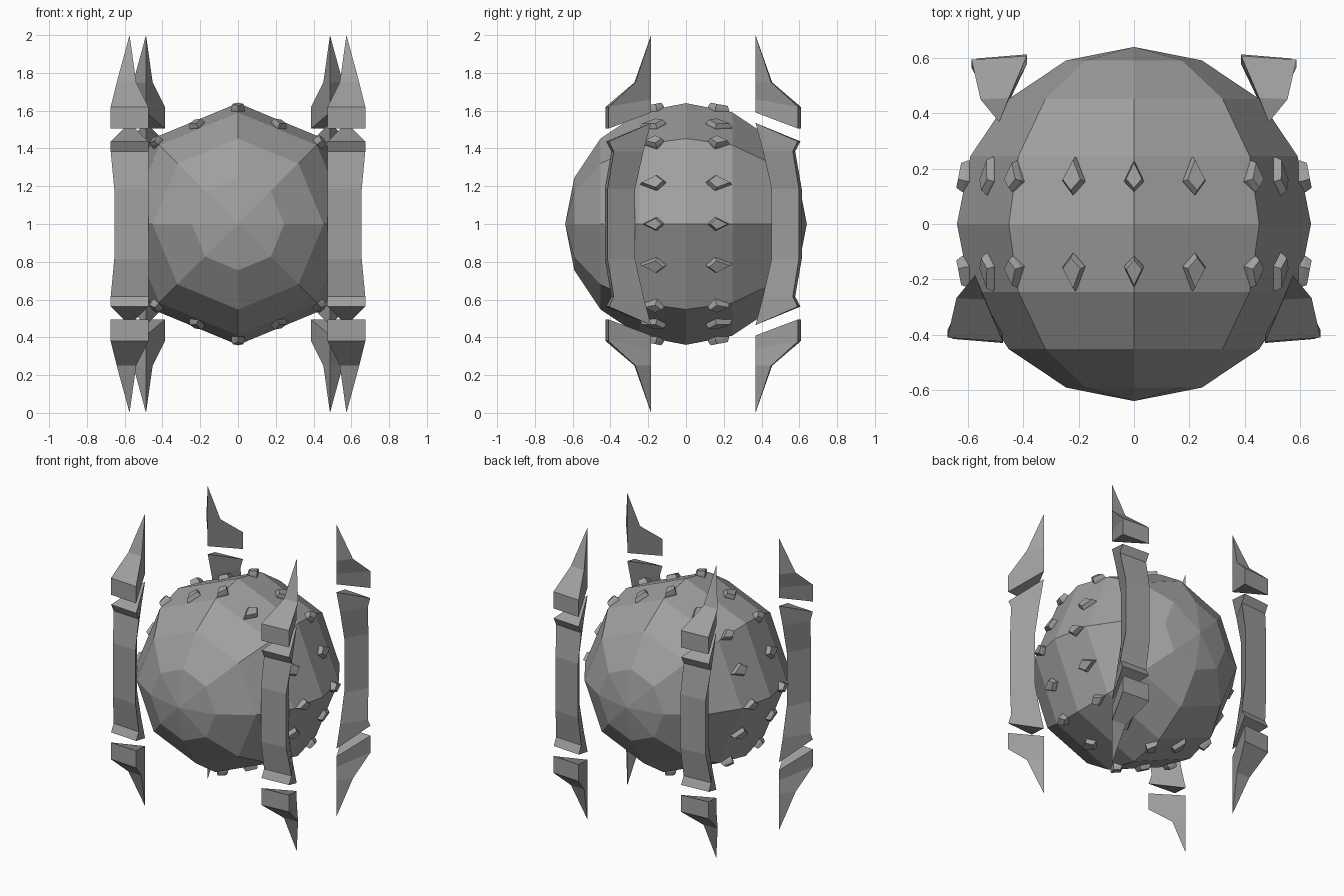
import bpy, bmesh, math
from mathutils import Matrix, Vector

if "Cube" in bpy.data.objects:
    bpy.data.objects.remove(bpy.data.objects["Cube"])

grey = bpy.data.materials.new("mid_grey")
grey.use_nodes = True
colour = (0.35, 0.35, 0.35, 1)
grey.diffuse_color = colour
grey.node_tree.nodes["Principled BSDF"].inputs["Base Color"].default_value = colour

RADIUS = 0.64
CENTRE = Vector((0, 0, 1))


def finish(bm, name):
    """Clean the mesh and turn it into a flat shaded object."""
    bmesh.ops.remove_doubles(bm, verts=bm.verts, dist=0.0005)
    bmesh.ops.recalc_face_normals(bm, faces=bm.faces)
    mesh = bpy.data.meshes.new(name)
    bm.to_mesh(mesh)
    bm.free()
    mesh.materials.append(grey)
    obj = bpy.data.objects.new(name, mesh)
    bpy.context.scene.collection.objects.link(obj)
    return obj


def loft(bm, rings):
    """Skin a stack of equal-sized rings and cap both ends."""
    loops = [[bm.verts.new(p) for p in ring] for ring in rings]
    for low, high in zip(loops, loops[1:]):
        n = len(low)
        for i in range(n):
            j = (i + 1) % n
            bm.faces.new((low[i], low[j], high[j], high[i]))
    bm.faces.new(loops[0])
    bm.faces.new(loops[-1])


# Faceted core with its poles facing front and back
bm = bmesh.new()
bmesh.ops.create_uvsphere(
    bm, u_segments=8, v_segments=8, radius=RADIUS,
    matrix=Matrix.Translation(CENTRE) @ Matrix.Rotation(math.pi / 2, 4, 'X'))
finish(bm, "core")


# Kite-shaped studs in two rings around the core
def add_stud(bm, angle, side):
    on_ridge = round(angle / (math.pi / 8)) % 2 == 0
    size = 0.82 if on_ridge else 1.0
    reach = 0.605 * (1 if on_ridge else math.cos(math.pi / 8))
    place = (Matrix.Translation(CENTRE) @ Matrix.Rotation(angle, 4, 'Y')
             @ Matrix.Translation((0, side * 0.165, reach))
             @ Matrix.Rotation(-side * math.radians(11), 4, 'X'))
    kite = ((0, 0.078), (0.043, -0.012), (0, -0.062), (-0.043, -0.012))
    rings = []
    for height, scale in ((-0.02, 1), (0.008, 1), (0.03, 0.8)):
        rings.append([place @ Vector((x * size * scale, side * y * size * scale, height))
                      for x, y in kite])
    loft(bm, rings)


for side, name in ((-1, "front_studs"), (1, "rear_studs")):
    bm = bmesh.new()
    for k in range(16):
        add_stud(bm, k * math.pi / 8, side)
    finish(bm, name)

# Triangular sections: inner height, inner depth, outer height, outer depth, outer x, inner x
HORN = [(0.59, 0, 0.505, 0.24, 0.1, -0.1),
        (0.66, 0, 0.62, 0.24, 0.1, -0.1),
        (0.75, 0, 0.75, 0.088, 0.068, -0.035),
        (1.0, 0, 1.0, 0, 0, 0)]
HALF_BAR = [(0.535, 0, 0.437, 0.238, 0.1, -0.1),
            (0.385, 0.04, 0.385, 0.21, 0.1, -0.1),
            (0.185, 0.085, 0.185, 0.245, 0.081, -0.1)]
BAR = HALF_BAR + [(-a, b, -c, d, e, f) for a, b, c, d, e, f in reversed(HALF_BAR)]


def add_spike_part(name, levels, origin, sx, sy, sz=1):
    bm = bmesh.new()
    rings = []
    for zi, di, zo, do, xa, xb in levels:
        section = ((0, di, zi), (xa, do * 0.94, zo), (xb, do, zo))
        rings.append([(sx * (origin[0] + x), sy * (origin[1] + d), 1 + sz * z)
                      for x, d, z in section])
    loft(bm, rings)
    finish(bm, name)


# Four floating pillars, each a waisted bar with a horn above and below
for sx, hand in ((1, "left"), (-1, "right")):
    for sy, end, origin in ((-1, "front", (0.574, 0.185)), (1, "rear", (0.487, 0.368))):
        label = f"{end}_{hand}"
        add_spike_part(f"{label}_bar", BAR, origin, sx, sy)
        add_spike_part(f"{label}_upper_horn", HORN, origin, sx, sy)
        add_spike_part(f"{label}_lower_horn", HORN, origin, sx, sy, -1)
